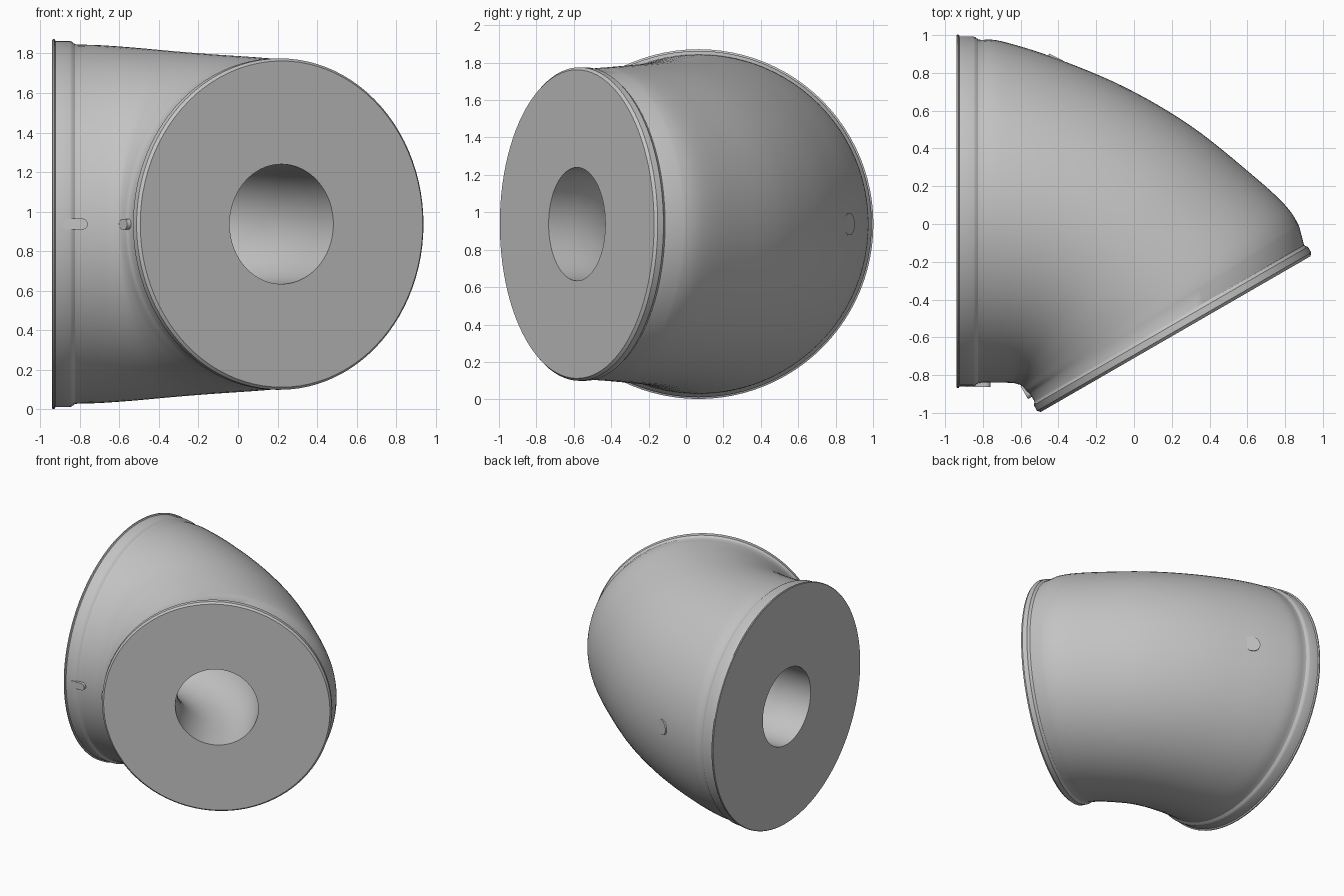
import bpy, bmesh, math
from mathutils import Vector, Matrix

cube = bpy.data.objects.get("Cube")
if cube:
    bpy.data.objects.remove(cube)

SEG = 96
MID = 0.937                      # height of the pipe axis
A = Vector((-0.94, 0.067))       # centre of the large end
B = Vector((0.22, -0.583))       # centre of the small end
TURN = math.radians(60)
IN_B = Vector((-math.cos(TURN), math.sin(TURN)))   # into the small end
ACROSS_B = Vector((IN_B.y, -IN_B.x))

mat = bpy.data.materials.new("plain grey")
mat.use_nodes = True
grey = (0.55, 0.55, 0.55, 1)
mat.diffuse_color = grey
mat.node_tree.nodes["Principled BSDF"].inputs["Base Color"].default_value = grey


def section(centre, across, radius):
    """Inner point, outer point and half height of a round section."""
    return (centre - across * radius, centre + across * radius, radius)


def at_a(depth, radius):
    return section(A + Vector((depth, 0)), Vector((0, 1)), radius)


def at_b(depth, radius):
    return section(B + IN_B * depth, ACROSS_B, radius)


def spline(keys, steps):
    """Smooth interpolation through key sections."""
    vals = [Vector((*i, *o, h)) for i, o, h in keys]
    out = []
    for k in range(1, len(vals) - 2):
        p0, p1, p2, p3 = vals[k - 1:k + 3]
        for s in range(steps):
            t = s / steps
            v = 0.5 * (2 * p1 + (p2 - p0) * t + (2 * p0 - 5 * p1 + 4 * p2 - p3) * t * t
                       + (3 * p1 - p0 - 3 * p2 + p3) * t ** 3)
            out.append((Vector(v[0:2]), Vector(v[2:4]), v[4]))
    return out


def finish(bm, name):
    bmesh.ops.recalc_face_normals(bm, faces=bm.faces)
    mesh = bpy.data.meshes.new(name)
    bm.to_mesh(mesh)
    bm.free()
    ob = bpy.data.objects.new(name, mesh)
    bpy.context.collection.objects.link(ob)
    mesh.materials.append(mat)
    bpy.ops.object.select_all(action='DESELECT')
    ob.select_set(True)
    bpy.context.view_layer.objects.active = ob
    bpy.ops.object.shade_smooth_by_angle(angle=math.radians(30))
    return ob


# Flanged rim of the large end
rim_a = [at_a(d, r) for d, r in ((0, 0.931), (0.004, 0.935), (0.012, 0.935), (0.017, 0.926),
                                 (0.09, 0.926), (0.10, 0.922), (0.115, 0.910), (0.13, 0.908))]

# Bulging outer shell of the bend
inner = [(-0.70, -0.84), (-0.64, -0.842), (-0.615, -0.848), (-0.60, -0.853),
         (-0.585, -0.865), (-0.568, -0.885)]
outer = [(-0.70, 0.967), (-0.42, 0.88), (-0.05, 0.725), (0.30, 0.52),
         (0.62, 0.265), (0.80, 0.10)]
heights = [0.905, 0.893, 0.875, 0.86, 0.848, 0.84]
neck = (at_b(0.11, 0.825)[0], Vector((0.875, -0.015)), 0.835)
keys = [at_a(0.115, 0.91), at_a(0.13, 0.908), *zip(inner, outer, heights), neck, at_b(0.07, 0.825)]
shell = spline(keys, 6)[1:] + [neck]

# Rim of the small end
rim_b = [at_b(d, r) for d, r in ((0.068, 0.825), (0.06, 0.828), (0.05, 0.838),
                                 (0.015, 0.838), (0, 0.825))]

# Bore: straight, bent through the turn, straight
BORE, STRAIGHT = 0.303, 0.17
start = A + Vector((0.196, 0))
bend_r = 1.015
bore = [at_b(0, BORE), at_b(STRAIGHT, BORE)]
for k in range(15, -1, -1):
    a = TURN * k / 16
    side = Vector((math.sin(a), math.cos(a)))
    bore.append(section(start - Vector((0, bend_r)) + side * bend_r, side, BORE))
bore.append(at_a(0, BORE))

# Loft all sections into one closed body
bm = bmesh.new()
rings = []
for i, o, h in rim_a + shell + rim_b + bore:
    i, o = Vector(i), Vector(o)
    c, half = (i + o) / 2, (o - i) / 2
    ring = []
    for s in range(SEG):
        t = math.tau * s / SEG
        p = c + half * math.cos(t)
        ring.append(bm.verts.new((p.x, p.y, MID + h * math.sin(t))))
    rings.append(ring)
for k, r0 in enumerate(rings):
    r1 = rings[(k + 1) % len(rings)]
    for s in range(SEG):
        n = (s + 1) % SEG
        bm.faces.new((r0[s], r0[n], r1[n], r1[s]))
finish(bm, "pipe_elbow")


def pad(name, centre, angle, length, width, thick):
    """Round-ended pad facing sideways along the given angle."""
    bm = bmesh.new()
    verts = []
    for s in range(24):
        t = math.tau * (s + 0.5) / 24
        shift = math.copysign((length - width) / 2, math.cos(t))
        verts.append(bm.verts.new((shift + math.cos(t) * width / 2,
                                   math.sin(t) * width / 2, -thick / 2)))
    face = bm.faces.new(verts)
    top = bmesh.ops.extrude_face_region(bm, geom=[face])["geom"]
    bmesh.ops.translate(bm, verts=[v for v in top if isinstance(v, bmesh.types.BMVert)],
                        vec=(0, 0, thick))
    turn = Matrix.Rotation(angle, 4, 'Z') @ Matrix.Rotation(math.radians(90), 4, 'X')
    bmesh.ops.transform(bm, matrix=Matrix.Translation(centre) @ turn, verts=bm.verts)
    finish(bm, name)


# Alignment marks on the inside of the bend and a flush boss on the outside
pad("large_end_mark", (-0.825, -0.845, MID), 0, 0.13, 0.056, 0.034)
pad("small_end_mark", (-0.568, -0.885, MID), math.radians(-60), 0.08, 0.054, 0.03)
pad("back_boss", (-0.40, 0.866, MID), math.radians(153), 0.12, 0.12, 0.02)
